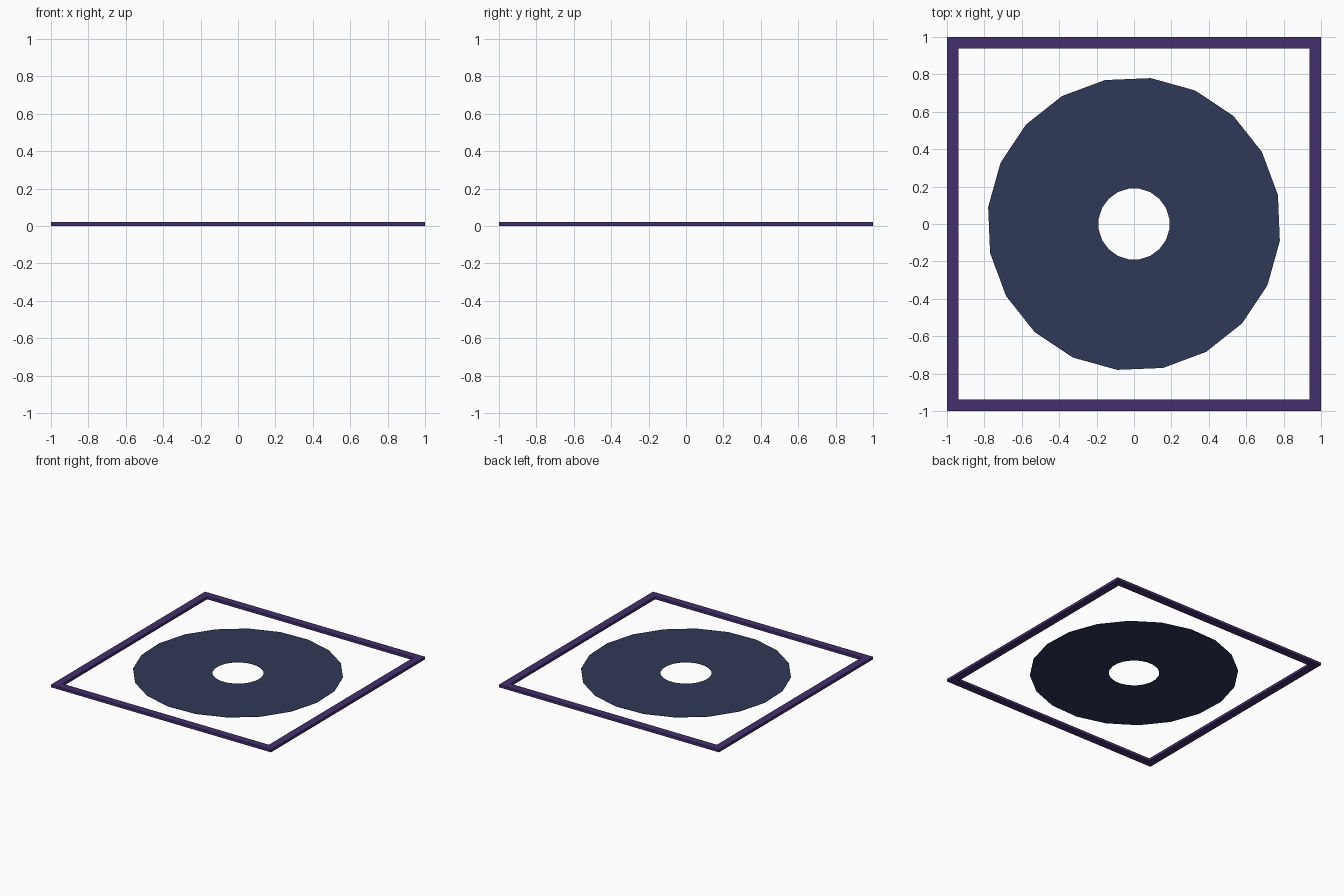
import bpy, bmesh, math

cube = bpy.data.objects.get("Cube")
if cube:
    bpy.data.objects.remove(cube, do_unlink=True)


def make_material(name, rgb):
    mat = bpy.data.materials.new(name)
    mat.use_nodes = True
    colour = (*rgb, 1.0)
    mat.diffuse_color = colour
    mat.node_tree.nodes["Principled BSDF"].inputs["Base Color"].default_value = colour
    return mat


def make_ring(name, sides, outer, inner, outer_turn, inner_turn, z0, z1, mat):
    """Closed flat ring between two regular polygons, given by corner radius."""
    bm = bmesh.new()

    def loop(radius, turn, z):
        angles = [math.radians(turn) + math.tau * i / sides for i in range(sides)]
        return [bm.verts.new((radius * math.cos(a), radius * math.sin(a), z)) for a in angles]

    loops = [loop(outer, outer_turn, z0), loop(outer, outer_turn, z1),
             loop(inner, inner_turn, z1), loop(inner, inner_turn, z0)]
    for k in range(4):
        a, b = loops[k], loops[(k + 1) % 4]
        for i in range(sides):
            j = (i + 1) % sides
            bm.faces.new((a[i], a[j], b[j], b[i]))
    bmesh.ops.recalc_face_normals(bm, faces=bm.faces)
    mesh = bpy.data.meshes.new(name)
    bm.to_mesh(mesh)
    bm.free()
    mesh.materials.append(mat)
    obj = bpy.data.objects.new(name, mesh)
    bpy.context.collection.objects.link(obj)
    return obj


purple = make_material("dark purple", (0.056, 0.028, 0.150))
navy = make_material("dark slate blue", (0.030, 0.040, 0.096))

# Square border frame
diagonal = math.sqrt(2)
make_ring("square_frame", 4, diagonal, 0.937 * diagonal, 45, 45, 0.0, 0.022, purple)

# Thin disc with a round hole, lying inside the frame
make_ring("flat_disc", 20, 0.785, 0.191, 11.4, 9, 0.001, 0.004, navy)
